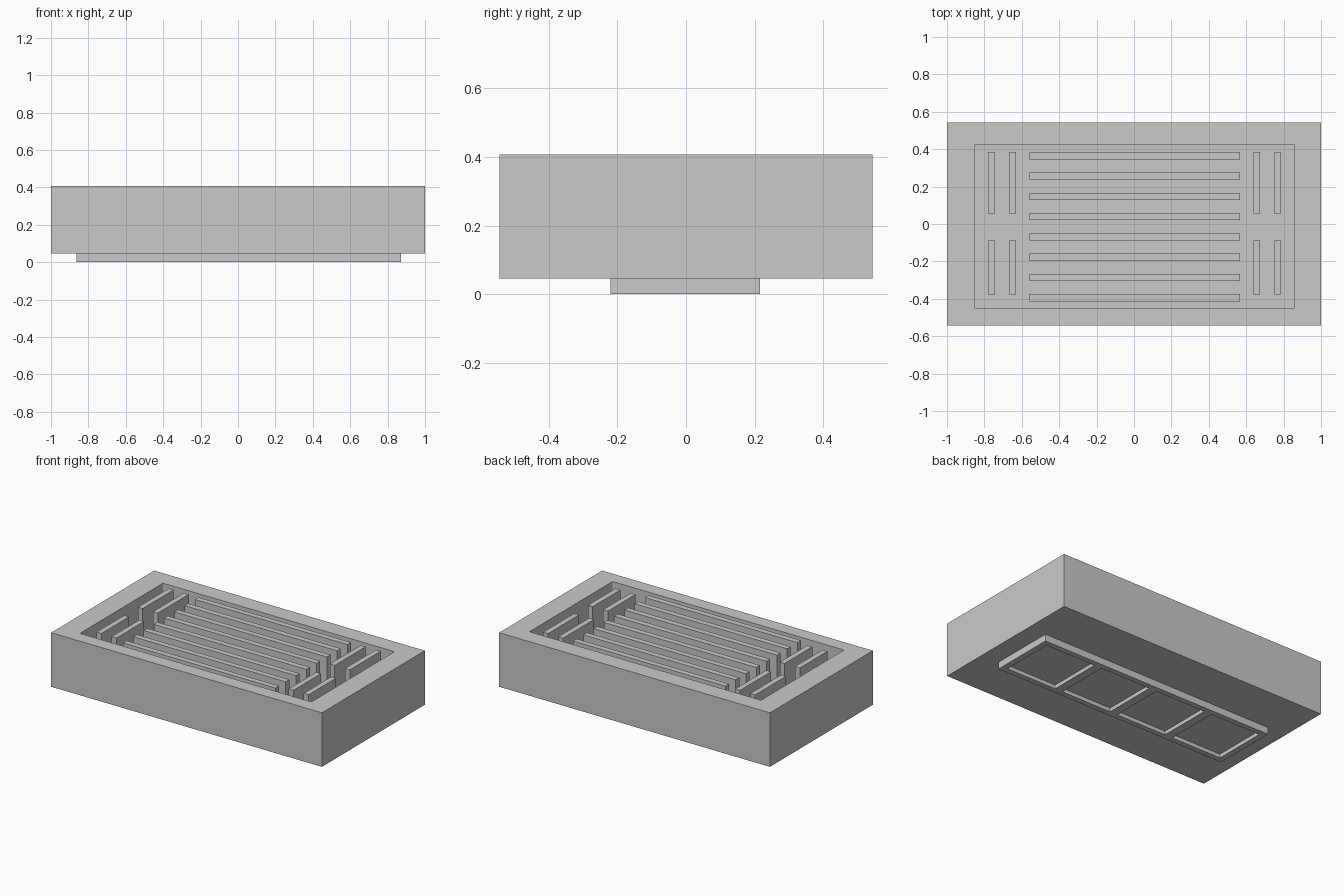
import bpy

if "Cube" in bpy.data.objects:
    bpy.data.objects.remove(bpy.data.objects["Cube"], do_unlink=True)

grey = bpy.data.materials.new("light grey")
grey.use_nodes = True
GREY = (0.59, 0.59, 0.59, 1)
grey.diffuse_color = GREY
grey.node_tree.nodes["Principled BSDF"].inputs["Base Color"].default_value = GREY


def box(name, xs, ys, zs):
    """Box spanning the given x, y and z ranges."""
    spans = (xs, ys, zs)
    bpy.ops.mesh.primitive_cube_add(size=1, location=[(a + b) / 2 for a, b in spans])
    ob = bpy.context.object
    ob.name = name
    ob.scale = [b - a for a, b in spans]
    bpy.ops.object.transform_apply(location=False, rotation=False, scale=True)
    ob.data.materials.append(grey)
    return ob


def round_upright_edges(ob, width):
    """Round only the vertical edges of a box."""
    attr = ob.data.attributes.new("bevel_weight_edge", "FLOAT", "EDGE")
    for e in ob.data.edges:
        a, b = (ob.data.vertices[i].co for i in e.vertices)
        attr.data[e.index].value = float(abs(a.z - b.z) > 0.01)
    mod = ob.modifiers.new("rounding", "BEVEL")
    mod.limit_method = "WEIGHT"
    mod.width = width
    mod.segments = 3


def cut(target, cutter):
    """Subtract the cutter, then remove it."""
    mod = target.modifiers.new("cut", "BOOLEAN")
    mod.operation = "DIFFERENCE"
    mod.solver = "EXACT"
    mod.object = cutter
    bpy.context.view_layer.update()
    bpy.context.view_layer.objects.active = target
    bpy.ops.object.modifier_apply(modifier=mod.name)
    bpy.data.objects.remove(cutter, do_unlink=True)


BASE, TOP, FLOOR = 0.046, 0.407, 0.11
MID = 0.003  # the inner parts sit slightly off centre in x

# Tray body with a deep pocket
body = box("tray_body", (-1, 1), (-0.543, 0.543), (BASE, TOP))
pocket = box("pocket_cutter", (MID - 0.855, MID + 0.855), (-0.451, 0.426), (FLOOR, TOP + 0.1))
round_upright_edges(pocket, 0.007)
cut(body, pocket)

# Long fins across the middle of the pocket
fin_z = (FLOOR - 0.01, TOP)
for i in range(8):
    y = 0.365 - i * 0.1085
    box(f"long_fin_{i + 1}", (MID - 0.563, MID + 0.563), (y - 0.019, y + 0.019), fin_z)

# Short upright fins at both ends
for side, sign in (("left", 1), ("right", -1)):
    for place, x in (("inner", 0.653), ("outer", 0.765)):
        for row, ys in (("back", (0.057, 0.384)), ("front", (-0.378, -0.087))):
            c = MID + sign * x
            box(f"{side}_{place}_{row}_fin", (c - 0.018, c + 0.018), ys, fin_z)

# Raised foot below, with four square recesses
foot = box("foot_frame", (MID - 0.866, MID + 0.868), (-0.22, 0.216), (0, BASE))
for i in range(4):
    c = (i - 1.5) * 0.428 + MID + 0.001
    cut(foot, box("recess_cutter", (c - 0.186, c + 0.186), (-0.184, 0.18), (-0.1, 0.025)))
